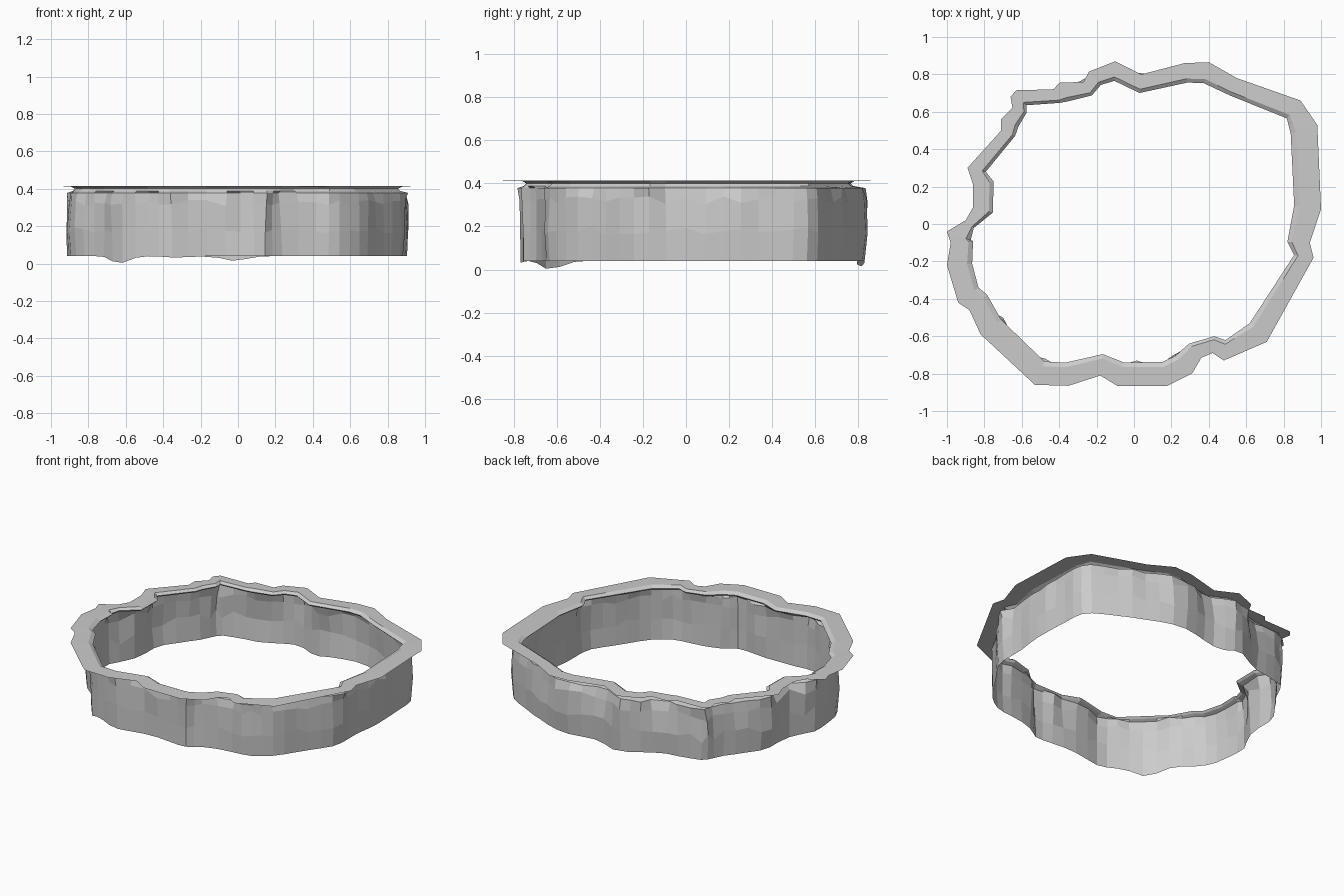
import bpy, bmesh, math, random
from mathutils import Vector

if "Cube" in bpy.data.objects:
    bpy.data.objects.remove(bpy.data.objects["Cube"])

random.seed(7)

# Outer outline of the rim, counter-clockwise: x, y, rim width
OUTLINE = [
    (1.0, .08, .145), (.98, .53, .15), (.89, .66, .12), (.55, .78, .10),
    (.40, .865, .115), (.27, .86, .105), (.04, .80, .10), (-.10, .87, .105),
    (-.24, .815, .095), (-.27, .76, .085), (-.40, .755, .11), (-.43, .72, .08),
    (-.63, .715, .09), (-.66, .68, .09), (-.65, .62, .08), (-.71, .56, .10),
    (-.71, .50, .08), (-.89, .30, .10), (-.86, .21, .11), (-.86, .09, .11),
    (-.90, .02, .06), (-1.0, -.04, .135), (-.98, -.10, .12), (-1.0, -.22, .135),
    (-.94, -.42, .135), (-.88, -.46, .125), (-.82, -.59, .135), (-.53, -.86, .135),
    (-.35, -.865, .125), (-.18, -.81, .115), (-.09, -.865, .13), (.18, -.865, .13),
    (.31, -.80, .13), (.36, -.715, .10), (.42, -.69, .09), (.48, -.73, .11),
    (.71, -.63, .135), (.96, -.18, .105), (.94, -.10, .12)]

# Places where the cliff leans inward past the rim, and where its foot dips
LEANS = [(-.73, -.49), (-.50, -.71), (.22, -.70), (0, -.73), (-.60, .63)]
DIPS = [((-.63, -.62), .042), ((-.02, .74), .026), ((-.32, -.76), .010)]


def near(p, q, r):
    return math.exp(-((p - Vector(q)).length / r) ** 2)


def sheet(name, columns):
    """Skin a closed ring of vertical point columns with quads."""
    bm = bmesh.new()
    grid = [[bm.verts.new(p) for p in col] for col in columns]
    for a, b in zip(grid, grid[1:] + grid[:1]):
        for k in range(len(a) - 1):
            bm.faces.new((a[k], b[k], b[k + 1], a[k + 1]))
    me = bpy.data.meshes.new(name)
    bm.to_mesh(me)
    bm.free()
    ob = bpy.data.objects.new(name, me)
    bpy.context.collection.objects.link(ob)
    return ob


# Inner outline: step inward along the averaged normal
outer = [Vector(p[:2]) for p in OUTLINE]
n = len(outer)
inner = []
for i, p in enumerate(outer):
    t = (p - outer[i - 1]).normalized() + (outer[(i + 1) % n] - p).normalized()
    t.normalize()
    inner.append(p + Vector((-t.y, t.x)) * OUTLINE[i][2])

# Split long stretches so the rock face has more facets
stations = []
for i in range(n):
    j = (i + 1) % n
    steps = max(1, round((outer[j] - outer[i]).length / .09))
    for s in range(steps):
        f = s / steps
        stations.append((outer[i].lerp(outer[j], f), inner[i].lerp(inner[j], f)))

rim, wall = [], []
for o, i in stations:
    out = (o - i).normalized()
    w = (o - i).length
    # Flat rim with a small stepped inner lip
    rim.append([(*o, .412), (*(i + out * w * .2), .414), (*i, .400),
                (*(i + out * .012), .388)])
    # Rocky wall below it: bulges most at the back, least at the front
    lean = sum(near(i, q, .05) for q in LEANS)
    base = .062 + .022 * max(-1, min(1, i.y / .7)) - .008 * (i.x > .7)
    bulge = base + random.uniform(-.012, .012) - .065 * lean
    bulge = min(bulge, w * .97)
    foot = .04 - sum(d * near(i, q, .09) for q, d in DIPS)
    rows = [(.012, .388), (bulge * .78, .378), (bulge * .9, .325),
            (bulge, .185), (bulge * .9, max(0, foot))]
    rough = 1.6 if i.x < -.3 and i.y > -.1 else 1
    col = []
    for k, (d, z) in enumerate(rows):
        j = 0 if k in (0, 4) else rough
        d += j * random.uniform(-.010, .010)
        z += j * random.uniform(-.022, .016) * (k > 1)
        col.append(Vector((*(i + out * d), z)))
    wall.append(col)

# Weathering: round off corners of the lower rows, more towards the foot
for k, f in ((2, .25), (3, .5), (4, .6)):
    old = [c[k].copy() for c in wall]
    for c in range(len(wall)):
        mid = (old[c - 1] + old[(c + 1) % len(old)]) / 2
        wall[c][k].xy = old[c].xy.lerp(mid.xy, f)

sheet("cliff_rim", rim)
sheet("cliff_wall", wall)
